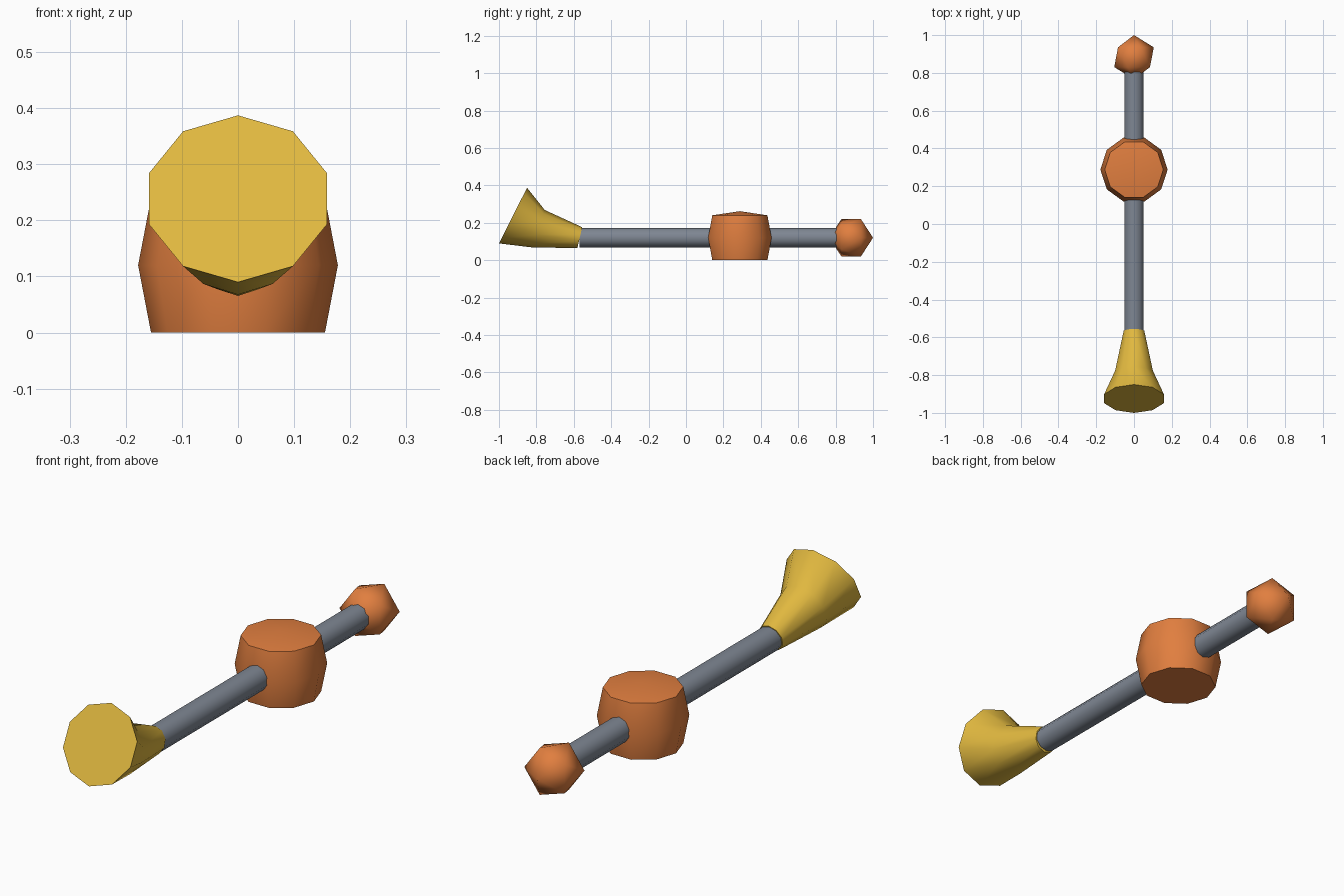
import bpy, bmesh, math
from mathutils import Vector

if "Cube" in bpy.data.objects:
    bpy.data.objects.remove(bpy.data.objects["Cube"])

SIDES = 10


def material(name, rgb):
    m = bpy.data.materials.new(name)
    m.diffuse_color = (*rgb, 1)
    m.use_nodes = True
    m.node_tree.nodes["Principled BSDF"].inputs["Base Color"].default_value = m.diffuse_color
    return m


ORANGE = material("orange", (0.75, 0.21, 0.05))
YELLOW = material("yellow", (0.75, 0.48, 0.05))
GREY = material("grey", (0.21, 0.24, 0.29))


def finish(name, bm, mat):
    bmesh.ops.recalc_face_normals(bm, faces=bm.faces)
    me = bpy.data.meshes.new(name)
    bm.to_mesh(me)
    bm.free()
    me.materials.append(mat)
    ob = bpy.data.objects.new(name, me)
    bpy.context.collection.objects.link(ob)
    bpy.ops.object.select_all(action='DESELECT')
    ob.select_set(True)
    bpy.context.view_layer.objects.active = ob
    bpy.ops.object.shade_smooth_by_angle(angle=math.radians(60))
    return ob


def loft(name, mat, rings, peak=None):
    """Skin ten-sided rings (centre, radius, first axis, second axis)."""
    bm = bmesh.new()
    loops = []
    for c, r, u, v in rings:
        angles = [2 * math.pi * i / SIDES for i in range(SIDES)]
        loops.append([bm.verts.new(Vector(c) + r * (math.cos(a) * u + math.sin(a) * v))
                      for a in angles])
    for a, b in zip(loops, loops[1:]):
        for i in range(SIDES):
            j = (i + 1) % SIDES
            bm.faces.new((a[i], a[j], b[j], b[i]))
    bm.faces.new(loops[0])
    last = loops[-1]
    if peak:
        tip = bm.verts.new(peak)
        for i in range(SIDES):
            bm.faces.new((last[i], last[(i + 1) % SIDES], tip))
    else:
        bm.faces.new(last)
    return finish(name, bm, mat)


X, Y, Z = Vector((1, 0, 0)), Vector((0, 1, 0)), Vector((0, 0, 1))


def tilted(y, z, r, deg):
    """Ring across the long axis, its top leaning back by deg."""
    t = math.radians(deg)
    return (0, y, z), r, Vector((0, math.sin(t), math.cos(t))), X


# Straight shaft
loft("shaft", GREY, [tilted(-0.57, 0.12, 0.053, 0), tilted(0.84, 0.12, 0.053, 0)])

# Upturned horn bell with a closed mouth
loft("horn_bell", YELLOW, [tilted(-0.568, 0.121, 0.057, 13),
                           tilted(-0.786, 0.168, 0.105, 17),
                           tilted(-0.925, 0.2385, 0.1665, 26.8)])

# Bulging barrel with a shallow conical lid
loft("barrel", ORANGE, [((0, 0.288, z), r, X, Y)
                        for z, r in ((0, 0.155), (0.12, 0.178), (0.24, 0.155))],
     peak=(0, 0.288, 0.262))

# Faceted end ball, poles along the shaft
bm = bmesh.new()
bmesh.ops.create_icosphere(bm, subdivisions=1, radius=0.117)
ball = finish("end_ball", bm, ORANGE)
ball.rotation_euler.x = -math.pi / 2
ball.location = (0, 0.883, 0.12)
